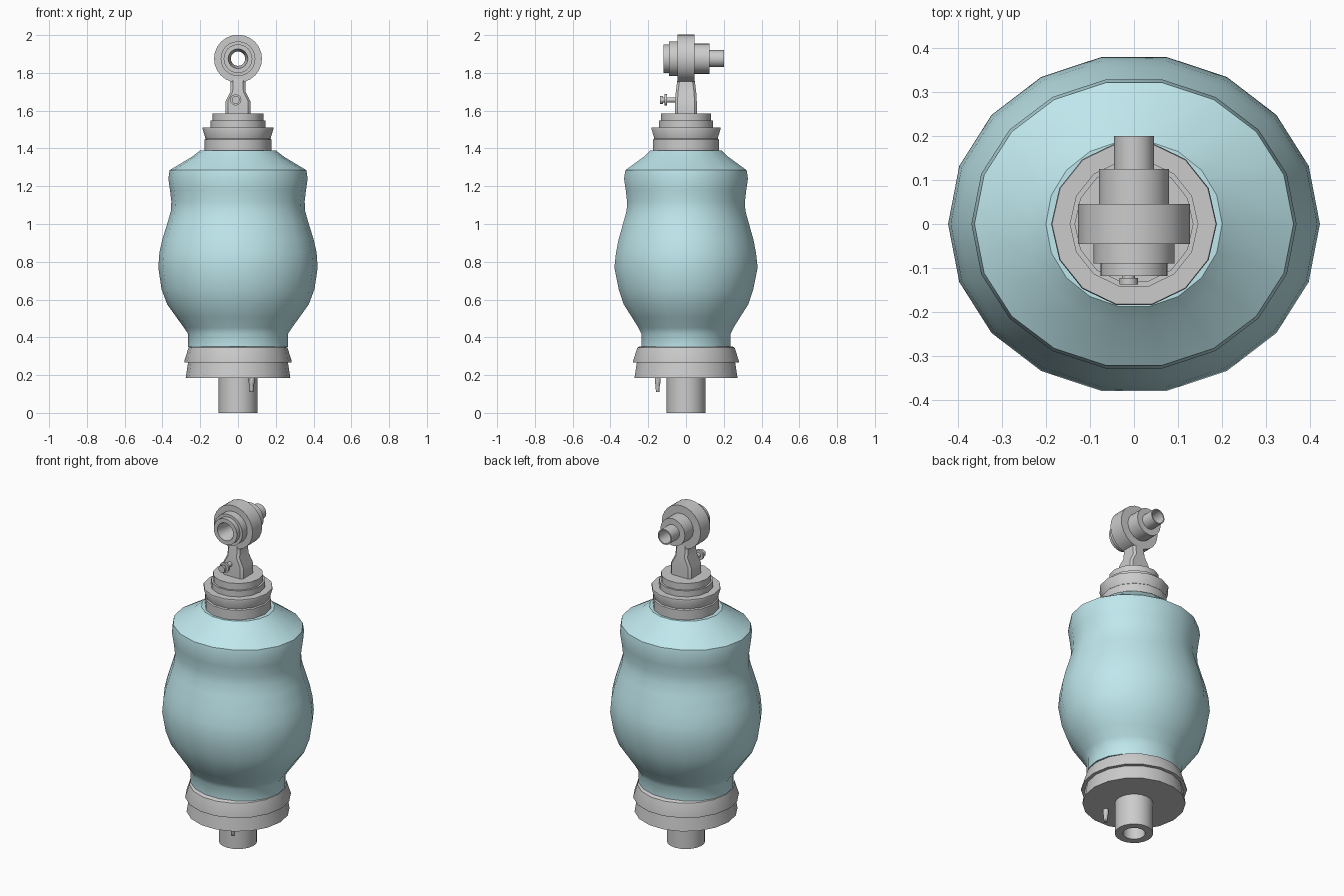
import bpy, bmesh, math
from mathutils import Matrix

if "Cube" in bpy.data.objects:
    bpy.data.objects.remove(bpy.data.objects["Cube"])


def lathe(name, profile, sides, place=Matrix(), loop=False, mat=None):
    """Spin (rx, z[, ry]) points round z; loop joins the last ring to the first (a tube)."""
    bm = bmesh.new()
    rings = []
    for p in profile:
        rx, z = p[0], p[1]
        ry = p[2] if len(p) > 2 else rx
        rings.append([bm.verts.new((rx * math.cos(2 * math.pi * i / sides),
                                    ry * math.sin(2 * math.pi * i / sides), z))
                      for i in range(sides)])
    pairs = list(zip(rings, rings[1:]))
    if loop:
        pairs.append((rings[-1], rings[0]))
    else:
        bm.faces.new(rings[0])
        bm.faces.new(rings[-1])
    for a, b in pairs:
        for i in range(sides):
            j = (i + 1) % sides
            bm.faces.new((a[i], a[j], b[j], b[i]))
    bm.transform(place)
    return finish(name, bm, mat)


def finish(name, bm, mat=None):
    bmesh.ops.recalc_face_normals(bm, faces=bm.faces)
    me = bpy.data.meshes.new(name)
    bm.to_mesh(me)
    bm.free()
    ob = bpy.data.objects.new(name, me)
    bpy.context.collection.objects.link(ob)
    if mat:
        me.materials.append(mat)
    bpy.ops.object.select_all(action='DESELECT')
    ob.select_set(True)
    bpy.context.view_layer.objects.active = ob
    bpy.ops.object.shade_smooth_by_angle(angle=math.radians(35))
    return ob


blue = bpy.data.materials.new("pale_blue")
blue.diffuse_color = (0.52, 0.80, 0.84, 1)
blue.use_nodes = True
blue.node_tree.nodes["Principled BSDF"].inputs["Base Color"].default_value = blue.diffuse_color

# squeeze bag, slightly oval
lathe("squeeze_bag", [
    (0.265, 0.35, 0.24), (0.265, 0.42, 0.24), (0.285, 0.45, 0.255), (0.325, 0.505, 0.29),
    (0.375, 0.575, 0.335), (0.405, 0.655, 0.362), (0.422, 0.77, 0.385), (0.416, 0.85, 0.376),
    (0.40, 0.92, 0.362), (0.372, 1.01, 0.336), (0.355, 1.07, 0.319), (0.353, 1.12, 0.317),
    (0.360, 1.18, 0.324), (0.369, 1.24, 0.333), (0.362, 1.285, 0.326), (0.245, 1.355, 0.228),
    (0.20, 1.39, 0.19)], 18, mat=blue)

# base collar: two tapered rings
lathe("base_collar_lower", [(0.277, 0.185), (0.264, 0.27)], 18)
lathe("base_collar_upper", [(0.284, 0.268), (0.284, 0.275), (0.262, 0.345), (0.25, 0.352)], 18)

# intake tube and little nipple below the base
lathe("intake_tube", [(0.103, 0), (0.103, 0.19), (0.06, 0.19), (0.06, 0)], 20, loop=True)
lathe("oxygen_nipple", [(0.010, 0.11), (0.012, 0.15), (0.016, 0.16), (0.016, 0.19)], 10,
      Matrix.Translation((0.072, -0.15, 0)))

# neck rings
lathe("neck_collar", [(0.178, 1.37), (0.178, 1.447), (0.172, 1.452), (0.188, 1.505),
                      (0.186, 1.512)], 14)
lathe("neck_step", [(0.146, 1.51), (0.146, 1.547)], 14)
lathe("neck_cap", [(0.135, 1.545), (0.135, 1.586)], 14)

# valve stem: chamfered block that narrows upward
bm = bmesh.new()
rings = []
for z, hx, hy in [(1.58, 0.066, 0.057), (1.65, 0.066, 0.057), (1.70, 0.04, 0.054),
                  (1.79, 0.038, 0.042)]:
    c = 0.012
    pts = [(hx, hy - c), (hx - c, hy), (c - hx, hy), (-hx, hy - c),
           (-hx, c - hy), (c - hx, -hy), (hx - c, -hy), (hx, c - hy)]
    rings.append([bm.verts.new((x, y, z)) for x, y in pts])
for a, b in zip(rings, rings[1:]):
    for i in range(8):
        bm.faces.new((a[i], a[i - 1], b[i - 1], b[i]))
bm.faces.new(rings[0])
bm.faces.new(rings[-1])
finish("valve_stem", bm)

# valve head: stepped tube lying along y
lay = Matrix.Rotation(math.radians(-90), 4, 'X')
lathe("valve_head", [
    (0.052, -0.118), (0.076, -0.118), (0.076, -0.09), (0.092, -0.09), (0.092, -0.045),
    (0.127, -0.045), (0.127, 0.045), (0.08, 0.045), (0.08, 0.125), (0.045, 0.125),
    (0.045, 0.20), (0.038, 0.20), (0.038, -0.05)], 24,
    Matrix.Translation((0, 0, 1.875)) @ lay, loop=True)

# pressure port with flange on the stem front
lathe("pressure_port", [
    (0.021, -0.137), (0.021, -0.122), (0.014, -0.122), (0.014, -0.113), (0.030, -0.113),
    (0.030, -0.100), (0.014, -0.100), (0.014, -0.05)], 12,
    Matrix.Translation((-0.012, 0, 1.657)) @ lay)
